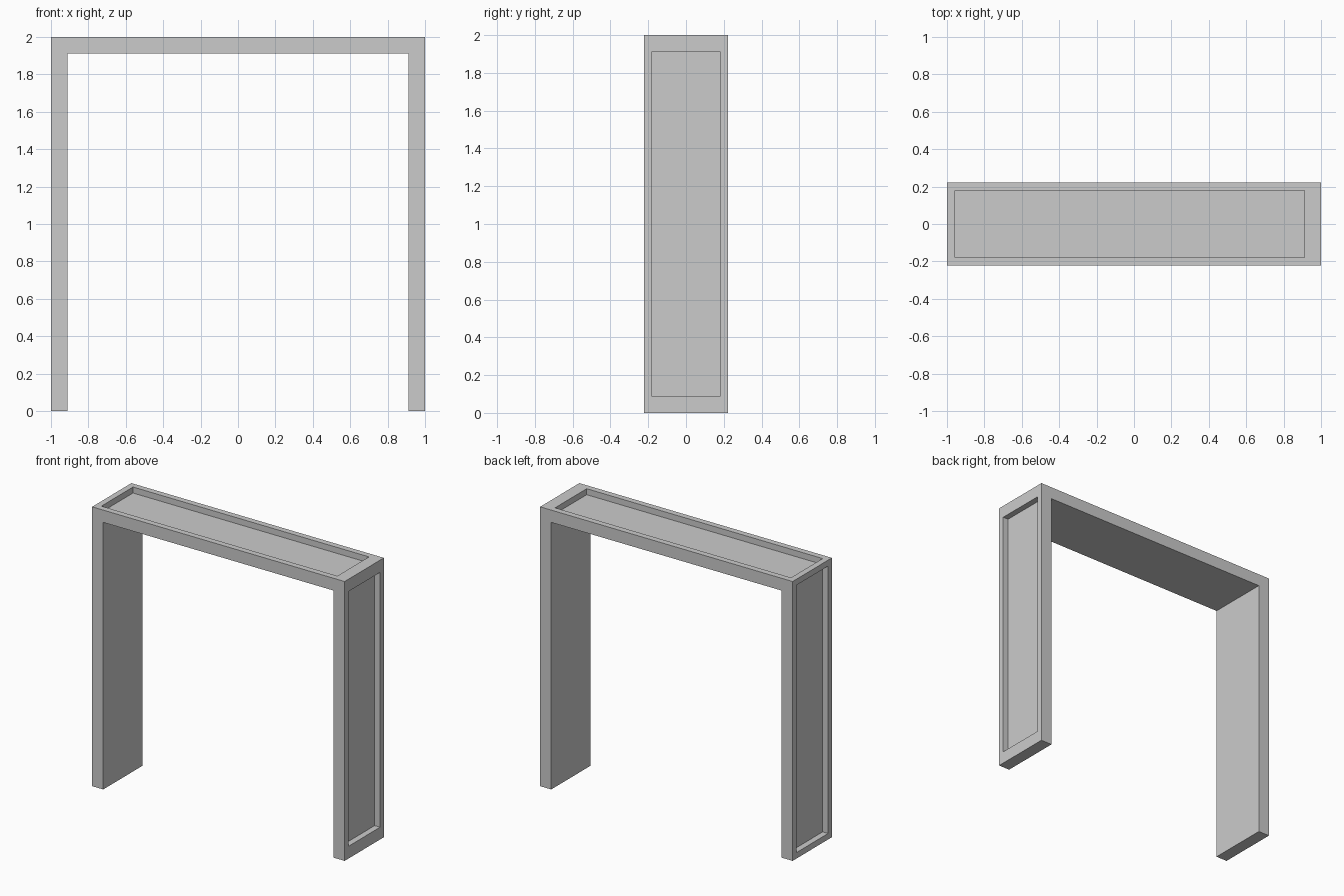
import bpy
import bmesh
from mathutils import Vector

cube = bpy.data.objects.get("Cube")
if cube:
    bpy.data.objects.remove(cube, do_unlink=True)

HALF_DEPTH = 0.222
LEG = 0.088      # thickness of legs and beam
RIM = 0.043      # narrow rim width and recess depth

grey = bpy.data.materials.new("plain_grey")
grey.use_nodes = True
colour = (0.6, 0.6, 0.6, 1)
grey.diffuse_color = colour
grey.node_tree.nodes["Principled BSDF"].inputs["Base Color"].default_value = colour

bm = bmesh.new()


def extrude(face, offset):
    """Extrude a face by an offset, keeping the face itself."""
    new = bmesh.ops.extrude_face_region(bm, geom=[face], use_keep_orig=True)["geom"]
    bmesh.ops.translate(bm, vec=offset,
                        verts=[v for v in new if isinstance(v, bmesh.types.BMVert)])


# Arch outline, extruded from front to back
inner = 1 - LEG
outline = [(-1, 0), (-inner, 0), (-inner, 2 - LEG), (inner, 2 - LEG),
           (inner, 0), (1, 0), (1, 2), (-1, 2)]
front = bm.faces.new([bm.verts.new((x, -HALF_DEPTH, z)) for x, z in outline])
extrude(front, (0, 2 * HALF_DEPTH, 0))
bmesh.ops.recalc_face_normals(bm, faces=bm.faces)


def outer_face(direction):
    """Outermost face that points along the direction."""
    return max((f for f in bm.faces if f.normal.dot(direction) > 0.9),
               key=lambda f: f.calc_center_median().dot(direction))


def recess(direction, adjust):
    """Sink a panel, with its rim widened by the adjust rule."""
    direction = Vector(direction)
    face = outer_face(direction)
    bmesh.ops.inset_individual(bm, faces=[face], thickness=RIM, use_even_offset=True)
    for v in face.verts:
        adjust(v.co)
    extrude(face, -RIM * direction)
    # Open the pocket by removing the lid
    bmesh.ops.delete(bm, geom=[face], context='FACES_ONLY')
    bm.normal_update()


def widen_top(co):
    co.x = min(co.x, inner)


def widen_side(co):
    co.z = min(max(co.z, LEG), 2 - LEG)


# Recessed panels on the top and both outer sides
recess((0, 0, 1), widen_top)
recess((1, 0, 0), widen_side)
recess((-1, 0, 0), lambda co: None)
bmesh.ops.recalc_face_normals(bm, faces=bm.faces)

mesh = bpy.data.meshes.new("arch_frame")
bm.to_mesh(mesh)
bm.free()
mesh.materials.append(grey)
frame = bpy.data.objects.new("arch_frame", mesh)
bpy.context.collection.objects.link(frame)
